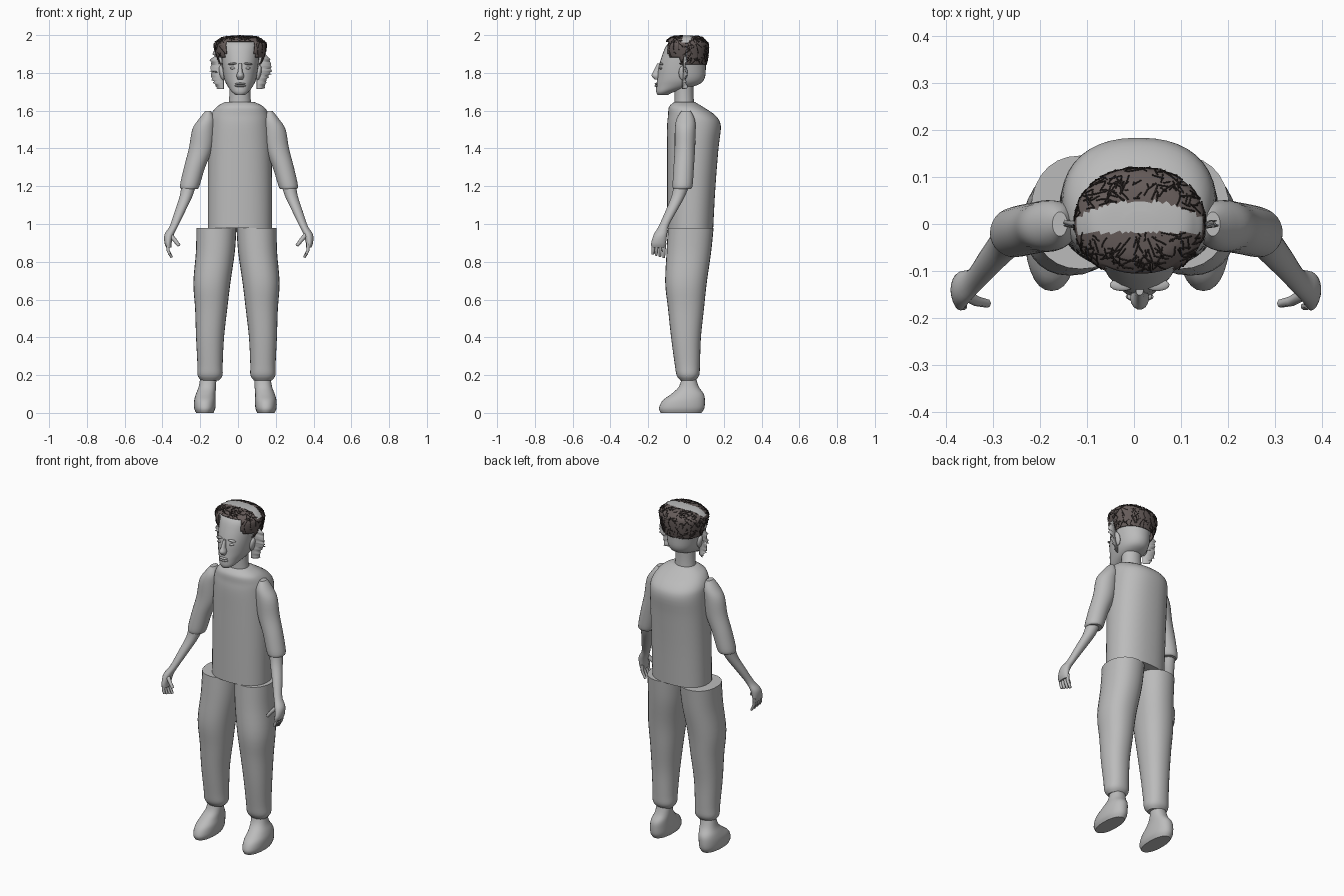
import bpy, bmesh, math, random
from mathutils import Vector

random.seed(4)
if "Cube" in bpy.data.objects:
    bpy.data.objects.remove(bpy.data.objects["Cube"], do_unlink=True)


def material(name, rgb):
    m = bpy.data.materials.new(name)
    m.use_nodes = True
    m.diffuse_color = (*rgb, 1)
    bsdf = m.node_tree.nodes["Principled BSDF"]
    bsdf.inputs["Base Color"].default_value = (*rgb, 1)
    bsdf.inputs["Roughness"].default_value = 0.8
    return m


GREY = material("plain grey", (0.5, 0.5, 0.5))
BROWN = material("hair brown", (0.13, 0.105, 0.1))
DARK = material("dark strand", (0.03, 0.023, 0.021))


def resample(rings, steps):
    """Catmull-Rom interpolation through the ring parameters."""
    pts = [rings[0], *rings, rings[-1]]
    out = []
    for a, b, c, d in zip(pts, pts[1:], pts[2:], pts[3:]):
        for k in range(steps):
            t = k / steps
            out.append([q + 0.5 * t * (r - p + t * (2*p - 5*q + 4*r - s + t * (3*(q - r) + s - p)))
                        for p, q, r, s in zip(a, b, c, d)])
    return out + [list(rings[-1])]


def ring_point(ring, ang, power=2.0):
    x, y, z, rx, ry = ring
    c, s = math.cos(ang), math.sin(ang)
    return Vector((x + rx * math.copysign(abs(c) ** (2 / power), c),
                   y + ry * math.copysign(abs(s) ** (2 / power), s), z))


def make_object(name, bm, mats):
    me = bpy.data.meshes.new(name)
    bmesh.ops.recalc_face_normals(bm, faces=bm.faces)
    bm.to_mesh(me)
    bm.free()
    for m in mats:
        me.materials.append(m)
    ob = bpy.data.objects.new(name, me)
    bpy.context.collection.objects.link(ob)
    return ob


def loft_mesh(rings, n=28, steps=4, power=2.0):
    bm = bmesh.new()
    loops = [[bm.verts.new(ring_point(r, 2 * math.pi * i / n, power)) for i in range(n)]
             for r in resample(rings, steps)]
    for a, b in zip(loops, loops[1:]):
        for i in range(n):
            j = (i + 1) % n
            bm.faces.new((a[i], a[j], b[j], b[i]))
    bm.faces.new(loops[0])
    bm.faces.new(loops[-1])
    return bm


def loft(name, rings, **kw):
    return make_object(name, loft_mesh(rings, **kw), [GREY])


def ball(name, loc, size, tilt=0):
    bm = bmesh.new()
    bmesh.ops.create_uvsphere(bm, u_segments=16, v_segments=10, radius=1)
    ob = make_object(name, bm, [GREY])
    ob.location, ob.scale, ob.rotation_euler.y = loc, size, tilt
    return ob


def tube(name, splines, radius, mat, taper=1.0):
    cu = bpy.data.curves.new(name, "CURVE")
    cu.dimensions, cu.bevel_depth, cu.bevel_resolution, cu.use_fill_caps = "3D", radius, 1, True
    for pts in splines:
        sp = cu.splines.new("POLY")
        sp.points.add(len(pts) - 1)
        for i, (p, q) in enumerate(zip(sp.points, pts)):
            p.co = (*q, 1)
            p.radius = 1 + (taper - 1) * i / (len(pts) - 1)
    cu.materials.append(mat)
    ob = bpy.data.objects.new(name, cu)
    bpy.context.collection.objects.link(ob)


def span(z, front, back, half):
    """Ring on the head axis from its front and back depth."""
    return (0.012, (front + back) / 2, z, half, (back - front) / 2)


# Torso and neck
loft("shirt", [
    (.01, .022, .98, .17, .122), (.01, .028, 1.2, .17, .128), (.01, .036, 1.4, .168, .136),
    (.01, .042, 1.52, .164, .142), (.01, .03, 1.575, .155, .125), (.012, 0, 1.62, .125, .09),
    (.008, -.008, 1.647, .075, .053)], n=40, power=2.3)
loft("neck", [(.01, -.008, 1.6, .064, .054), (.01, -.01, 1.68, .056, .05),
              (.01, -.01, 1.77, .056, .05)])

# Legs, feet and arms on both sides
for side, s in (("right", -1), ("left", 1)):
    def sided(rings, shift):
        return [(s * x + shift, *rest) for x, *rest in rings]

    loft(side + "_trouser_leg", sided([
        (.106, .025, .98, .106, .121), (.112, .015, .85, .103, .118), (.13, .0, .69, .098, .11),
        (.134, .0, .55, .085, .095), (.14, .0, .4, .074, .079), (.14, .007, .26, .067, .067),
        (.14, .01, .2, .066, .06), (.14, .01, .172, .048, .04)], -.008), power=2.2)
    loft(side + "_foot", sided([
        (.162, -.026, 0, .046, .108), (.162, -.023, .025, .056, .12), (.161, -.012, .065, .057, .112),
        (.157, .008, .1, .052, .086), (.148, .015, .14, .046, .052), (.142, .015, .2, .042, .034)],
        -.014), power=2.2)
    loft(side + "_sleeve", sided([
        (.262, -.02, 1.185, .044, .046), (.26, -.018, 1.205, .052, .053), (.235, -.012, 1.3, .056, .054),
        (.202, -.006, 1.4, .063, .054), (.187, -.004, 1.5, .06, .055), (.17, -.002, 1.555, .043, .048),
        (.163, 0, 1.597, .016, .026)], .005))
    loft(side + "_forearm", sided([
        (.262, -.02, 1.22, .04, .042), (.278, -.04, 1.15, .034, .036), (.31, -.078, 1.07, .028, .03),
        (.343, -.118, .99, .022, .026), (.368, -.135, .945, .025, .035), (.374, -.145, .9, .019, .039),
        (.37, -.146, .875, .013, .036)], .004), n=20)
    # Fingers hang from the palm, thumb points inward
    fingers = [[(s * .372, y, .9), (s * .37, y - .003, .86), (s * (.35 + .004 * k), y - .004, .822 + .006 * k)]
               for k, y in enumerate((-.114, -.134, -.154, -.172))]
    tube(side + "_fingers", fingers, .0105, GREY, .7)
    tube(side + "_thumb", [[(s * .362, -.15, .945), (s * .335, -.165, .915), (s * .312, -.17, .885)]],
         .013, GREY, .7)

# Head and face
loft("head", [span(1.683, -.15, -.095, .024), span(1.7, -.158, -.06, .045),
              span(1.735, -.157, .06, .07), span(1.77, -.152, .098, .085),
              span(1.83, -.145, .105, .094), span(1.9, -.124, .105, .1),
              span(1.95, -.1, .098, .096), span(1.985, -.055, .065, .06)], n=32, power=2.1)
loft("nose", [(.012, -.155, 1.765, .014, .01), (.012, -.158, 1.785, .02, .025),
              (.012, -.152, 1.81, .012, .02), (.012, -.142, 1.85, .008, .01)], n=14)
for k, z in enumerate((1.731, 1.742)):
    ball(("lower" if k == 0 else "upper") + "_lip", (.012, -.155, z), (.03 - .003 * k, .011, .006))
for side, s in (("right", -1), ("left", 1)):
    x = .012 + s * .038
    ball(side + "_eye", (x, -.132, 1.825), (.016, .01, .007))
    ball(side + "_brow", (x, -.13, 1.848), (.026, .013, .006), s * .1)
    ball(side + "_ear", (.012 + s * .097, -.015, 1.8), (.014, .024, .04), s * .2)

# Hair cap, open over the forehead, with a bare crescent across the crown
HAIR = [span(1.845, -.085, .108, .112), span(1.89, -.113, .117, .128), span(1.95, -.114, .119, .139),
        span(1.977, -.095, .1, .118), span(1.992, -.07, .075, .088), span(1.998, -.02, .025, .03)]


def forehead(p):
    return p.y < -.03 and (abs(p.x - .012) < .078 and p.z < 1.968 or p.z < 1.88)


def crescent(p):
    dx = p.x - .012
    return p.z > 1.96 and -.018 < p.y < .05 - 2 * dx * dx


bm = loft_mesh(HAIR, n=56, steps=6, power=2.1)
bottom = [f for f in bm.faces if len(f.verts) > 4 and f.calc_center_median().z < 1.9]
bmesh.ops.delete(bm, geom=bottom + [f for f in bm.faces if f not in bottom
                                    and forehead(f.calc_center_median())], context="FACES")
for f in bm.faces:
    f.material_index = 1 if crescent(f.calc_center_median()) else 0
cap = make_object("hair_cap", bm, [BROWN, GREY])
solid = cap.modifiers.new("thickness", "SOLIDIFY")
solid.thickness = .004

# Loose crossing strands lying on the cap
levels = resample(HAIR, 10)
strands = []
while len(strands) < 330:
    ang, lev = random.uniform(0, 2 * math.pi), random.uniform(0, len(levels) - 1)
    turn, rise = random.uniform(-.28, .28), random.uniform(-9, 9)
    path = []
    for k in range(4):
        i = min(max(int(lev + rise * k / 3), 0), len(levels) - 1)
        p = ring_point(levels[i], ang + turn * k / 3, 2.1)
        out = (p - Vector((.012, 0, 1.9))).normalized()
        path.append(p + out * (.001 + .002 * (k == 3)))
    for p in path:
        p.z = min(p.z, 1.9985)
    if not any(forehead(p) or crescent(p) for p in path):
        strands.append(path)
tube("hair_strands", strands, .0015, DARK)

# Ragged tufts beside the ears
for side, s in (("right", -1), ("left", 1)):
    bm = bmesh.new()
    rows, count = [], 26
    for k in range(count + 1):
        t = k / count
        z = 1.715 + .205 * t
        reach = .105 + .058 * math.sin(math.pi * min(1, .1 + .75 * t)) + random.uniform(-.012, .008)
        depth = random.uniform(.012, .028)
        rows.append([bm.verts.new((.012 + s * x, y, z + dz)) for x, y, dz in
                     ((.088, -.02, 0), ((.088 + reach) / 2, -.012, 0),
                      (reach, depth - .02, random.uniform(-.006, .004)))])
    for a, b in zip(rows, rows[1:]):
        for i in range(2):
            bm.faces.new((a[i], a[i + 1], b[i + 1], b[i]))
    tuft = make_object(side + "_side_tuft", bm, [GREY])
    tuft.modifiers.new("thickness", "SOLIDIFY").thickness = .003

# Smooth shading that keeps hems crisp
bpy.ops.object.select_all(action="DESELECT")
for ob in bpy.context.collection.objects:
    if ob.type == "MESH" and ob.data.materials and ob.data.materials[0] in (GREY, BROWN):
        ob.select_set(True)
        bpy.context.view_layer.objects.active = ob
bpy.ops.object.shade_smooth_by_angle(angle=math.radians(45))
